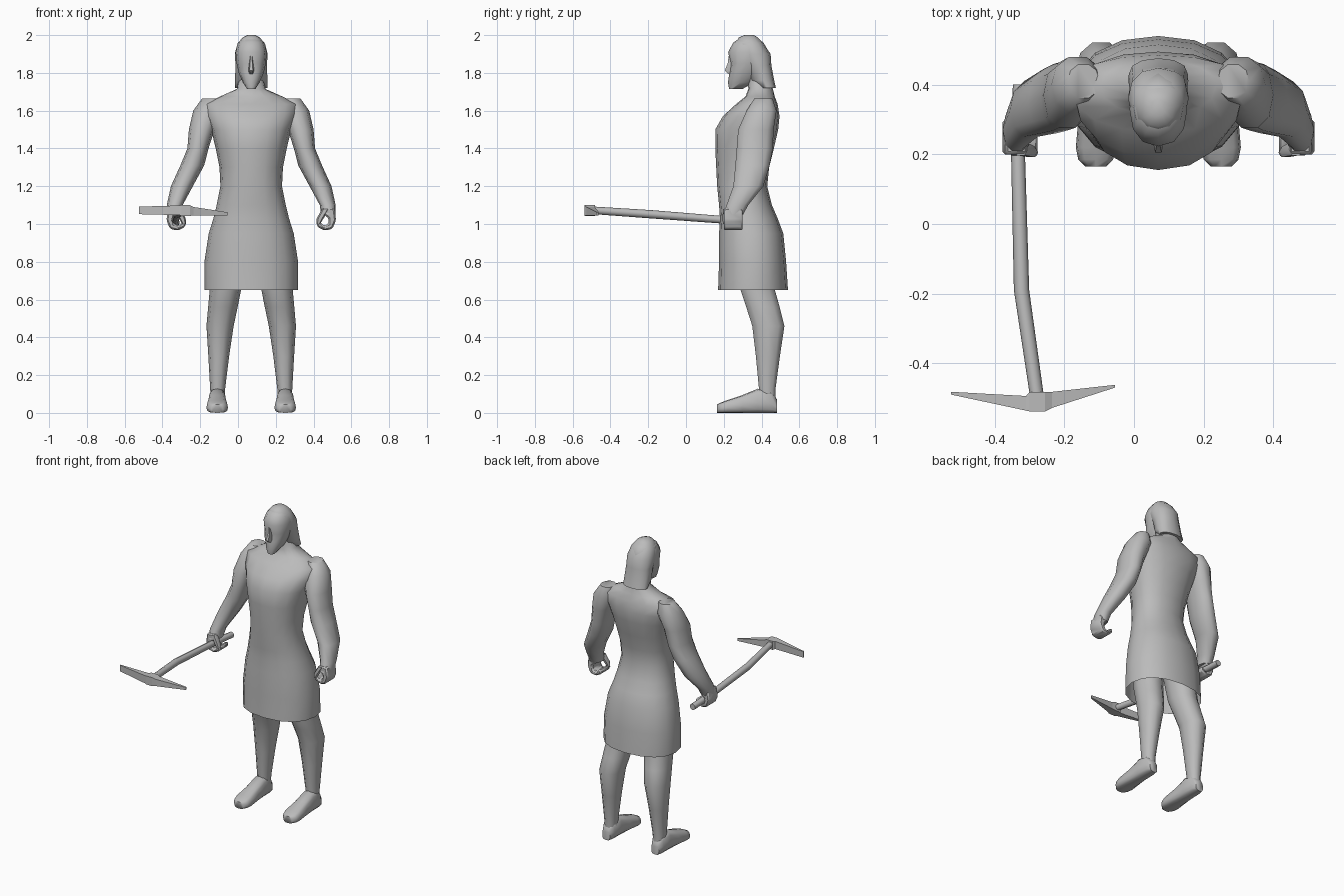
import bpy, bmesh, math

MID = 0.07  # the figure's own centre line
grey = bpy.data.materials.new("plain grey")
grey.diffuse_color = (0.5, 0.5, 0.5, 1)


def finish(name, bm, angle):
    bmesh.ops.recalc_face_normals(bm, faces=bm.faces)
    me = bpy.data.meshes.new(name)
    bm.to_mesh(me)
    bm.free()
    me.materials.append(grey)
    ob = bpy.data.objects.new(name, me)
    bpy.context.collection.objects.link(ob)
    bpy.ops.object.select_all(action='DESELECT')
    bpy.context.view_layer.objects.active = ob
    ob.select_set(True)
    if angle:
        bpy.ops.object.shade_smooth_by_angle(angle=math.radians(angle))
    return ob


def loft(name, rings, axis='z', n=12, power=0.9, start=True, angle=55):
    """Rings: (position on axis, side centre, half width, low, middle, high)."""
    bm = bmesh.new()
    loops = []
    for t, cx, hw, lo, mid, hi in rings:
        loop = []
        for i in range(n):
            a = 2 * math.pi * (i + 0.5 * (n == 4)) / n
            c, s = [math.copysign(abs(round(f, 6)) ** power, f)
                    for f in (math.cos(a), math.sin(a))]
            u = cx + hw * c
            v = mid + s * ((hi - mid) if s > 0 else (mid - lo))
            co = {'z': (u, v, t), 'y': (u, t, v), 'x': (t, u, v)}[axis]
            loop.append(bm.verts.new(co))
        loops.append(loop)
    for a, b in zip(loops, loops[1:]):
        for i in range(n):
            j = (i + 1) % n
            bm.faces.new((a[i], a[j], b[j], b[i]))
    if start:
        bm.faces.new(loops[0])
    bm.faces.new(loops[-1])
    return finish(name, bm, angle)


def centred(rows):
    return [(z, MID, w, lo, m, hi) for z, w, lo, m, hi in rows]


# Torso and kilt, open at the hem
loft("torso_and_kilt", centred([
    (.65, .248, .17, .36, .54), (.80, .248, .175, .36, .53),
    (.95, .225, .175, .35, .515), (1.03, .20, .18, .33, .485),
    (1.10, .183, .175, .32, .455), (1.20, .163, .165, .31, .43),
    (1.30, .168, .16, .32, .44), (1.40, .188, .155, .33, .465),
    (1.50, .212, .155, .35, .488), (1.57, .24, .195, .37, .495),
    (1.635, .25, .265, .39, .485), (1.675, .165, .315, .395, .47),
    (1.715, .075, .33, .39, .46), (1.80, .06, .325, .385, .44)]),
    n=16, start=False)

# Head with narrow chin
loft("head", centred([
    (1.715, .022, .228, .25, .30), (1.75, .045, .222, .29, .36),
    (1.80, .066, .23, .30, .41), (1.85, .077, .236, .32, .43),
    (1.91, .083, .223, .33, .44), (1.96, .068, .25, .335, .41),
    (1.985, .04, .285, .335, .38)]))
loft("nose", centred([
    (1.795, .012, .222, .24, .26), (1.812, .017, .20, .24, .26),
    (1.85, .011, .218, .24, .26), (1.89, .008, .224, .24, .26)]), n=6)

# Long hair framing the head
loft("hair", centred([
    (1.72, .085, .395, .43, .476), (1.76, .086, .335, .41, .467),
    (1.84, .083, .315, .39, .452), (1.90, .087, .275, .36, .448),
    (1.955, .073, .26, .345, .41), (1.988, .045, .28, .335, .38),
    (2.0, .02, .31, .335, .36)]))

# Arm: (z, offset from centre line, half width, y centre, y half depth)
ARM = [(1.665, .215, .045, .41, .05), (1.60, .232, .075, .40, .083),
       (1.50, .262, .068, .37, .098), (1.40, .282, .056, .364, .10),
       (1.31, .312, .063, .352, .095), (1.20, .367, .058, .33, .083),
       (1.10, .405, .042, .272, .06), (1.05, .408, .038, .25, .055)]
# Leg: (z, offset, half width, front y, back y)
LEG = [(.95, .105, .09, .24, .46), (.65, .137, .083, .285, .475),
       (.56, .15, .078, .315, .50), (.46, .165, .072, .347, .525),
       (.30, .172, .055, .367, .50), (.12, .178, .039, .385, .475),
       (.05, .178, .036, .39, .475)]
# Foot: (y, half width, top z)
FOOT = [(.482, .028, .07), (.45, .042, .12), (.38, .045, .128),
        (.30, .05, .095), (.22, .057, .068), (.185, .05, .055),
        (.165, .03, .045)]
# Closed outline of a curled hand: (offset, z)
HAND = [(.375, 1.085), (.44, 1.085), (.449, 1.02), (.43, .975),
        (.39, .965), (.35, .985), (.345, 1.01), (.362, 1.014),
        (.385, .99), (.408, 1.0), (.41, 1.03), (.385, 1.05)]

for side, tag in ((1, "left"), (-1, "right")):
    loft(tag + "_arm", [(z, MID + side * o, w, y - d, y, y + d)
                        for z, o, w, y, d in ARM], n=10)
    loft(tag + "_leg", [(z, MID + side * o, w, a, (a + b) / 2, b)
                        for z, o, w, a, b in LEG], n=10)
    loft(tag + "_foot", [(y, MID + side * .18, w, 0, h * .4, h)
                         for y, w, h in FOOT], 'y', n=12, power=.65)
    loft(tag + "_thumb", [(1.08, MID + side * .395, .02, .195, .215, .24),
                          (1.03, MID + side * .365, .018, .19, .208, .225),
                          (1.00, MID + side * .355, .01, .195, .205, .215)], n=6)
    # Curled fingers
    bm = bmesh.new()
    face = bm.faces.new([bm.verts.new((MID + side * o, .20, z)) for o, z in HAND])
    new = bmesh.ops.extrude_face_region(bm, geom=[face])['geom']
    for v in new:
        if isinstance(v, bmesh.types.BMVert):
            v.co.y = .30
    hand = finish(tag + "_hand", bm, 50)
    bevel = hand.modifiers.new("soft_edges", 'BEVEL')
    bevel.width = .008
    bevel.segments = 1

# Pickaxe handle with a bend
loft("pick_handle", [(y, x, r, z - r, z, z + r) for y, x, z, r in (
    (.40, -.328, 1.008, .02), (.20, -.333, 1.022, .02),
    (-.19, -.323, 1.052, .022), (-.50, -.278, 1.073, .02))], 'y', n=8, power=1)

# Pickaxe head: broad blade on one side, point on the other
loft("pick_head", [(x, y, d, lo, (lo + hi) / 2, hi) for x, y, d, lo, hi in (
    (-.525, -.486, .004, 1.052, 1.092), (-.31, -.515, .021, 1.047, 1.098),
    (-.30, -.51, .028, 1.043, 1.10), (-.255, -.51, .028, 1.043, 1.10),
    (-.235, -.505, .023, 1.045, 1.09), (-.055, -.466, .004, 1.045, 1.062))],
    'x', n=4, power=0, angle=0)
